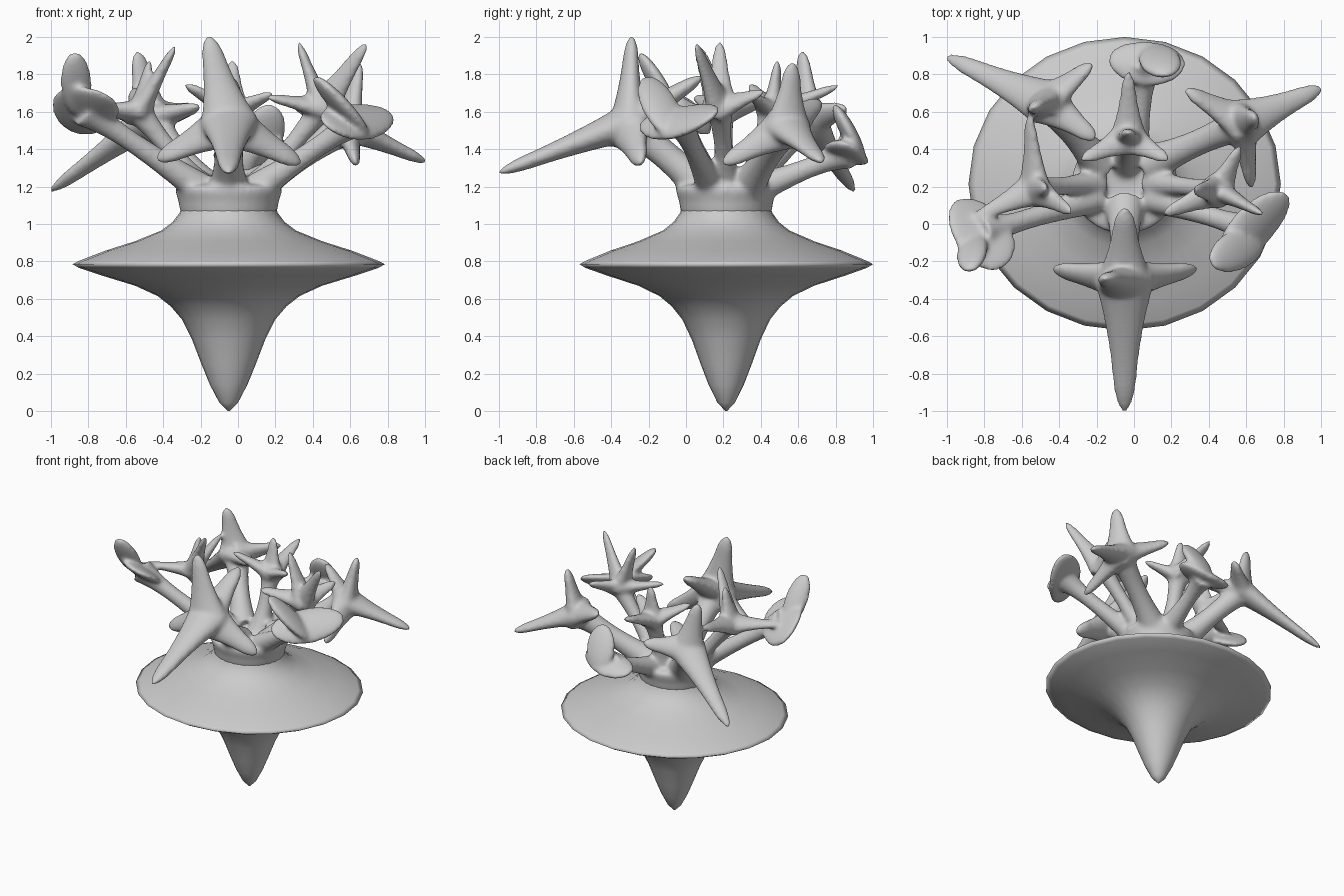
import bpy, bmesh, math
from mathutils import Vector

if "Cube" in bpy.data.objects:
    bpy.data.objects.remove(bpy.data.objects["Cube"])

AXIS = Vector((-0.05, 0.215, 0))


def make_object(name, bm):
    bmesh.ops.recalc_face_normals(bm, faces=bm.faces[:])
    mesh = bpy.data.meshes.new(name)
    bm.to_mesh(mesh)
    bm.free()
    for p in mesh.polygons:
        p.use_smooth = True
    obj = bpy.data.objects.new(name, mesh)
    bpy.context.collection.objects.link(obj)
    return obj


def skin_rings(bm, rings):
    for a, b in zip(rings, rings[1:]):
        n = len(a)
        for i in range(n):
            bm.faces.new((a[i], a[(i + 1) % n], b[(i + 1) % n], b[i]))
    bm.faces.new(rings[0])
    bm.faces.new(rings[-1])


def lathe(bm, profile, n):
    skin_rings(bm, [[bm.verts.new(AXIS + Vector((r * math.cos(2 * math.pi * i / n),
                                                0.94 * r * math.sin(2 * math.pi * i / n), z)))
                     for i in range(n)] for r, z in profile])


def tube(bm, p, q, radius, wide=None, flat=1.0, n=16, steps=14):
    # tube from p to q, radius is a function of 0..1; optionally flattened, broad along "wide"
    p, q = Vector(p), Vector(q)
    d = (q - p).normalized()
    u = (wide or d.orthogonal()).normalized()
    v = d.cross(u).normalized() * flat
    u = u / flat
    rings = []
    for k in range(steps + 1):
        t = k / steps
        c, r = p.lerp(q, t), radius(t)
        rings.append([bm.verts.new(c + r * (u * math.cos(a) + v * math.sin(a)))
                      for a in (2 * math.pi * i / n for i in range(n))])
    skin_rings(bm, rings)


def star(bm, root, centre, tips, core, stem):
    # stem flaring at both ends, then concave flattened spikes
    axis = (Vector(centre) - Vector(root)).normalized()
    tube(bm, root, centre, lambda t: stem + 0.05 * (1 - t) ** 3 + (core - stem) * 0.7 * t ** 3)
    for tip in tips:
        def taper(t):
            body = core * (0.31 + 0.24 * (1 - t) + 0.4 * (1 - t) ** 2.5)
            return body * math.sqrt(max(0.03, 1 - max(0, (t - 0.75) / 0.25) ** 2))
        d = Vector(tip) - Vector(centre)
        tube(bm, centre, tip, taper, d.cross(axis), 0.8, steps=24)


def oval(bm, centre, u, v, curl=0.0, thick=0.042):
    # curled flat oval with half axes u and v
    centre, u, v = Vector(centre), Vector(u), Vector(v)
    n = u.cross(v).normalized()
    n = n if n.z > 0 else -n
    ball = bmesh.ops.create_uvsphere(bm, u_segments=32, v_segments=16, radius=1)
    for w in ball["verts"]:
        x, y, z = w.co
        w.co = centre + u * x + v * y + n * (thick * z + curl * (x * x - 0.5 * y * y))


def paddle(bm, root, centre, u, v, lobe_centre, lobe_u, lobe_v):
    # flaring stem, flat head and a raised lobe
    tube(bm, root, centre, lambda t: 0.045 + 0.04 * (1 - t) ** 2 + 0.05 * t ** 5)
    oval(bm, centre, u, v, 0.02)
    oval(bm, lobe_centre, lobe_u, lobe_v)


# spinning-top body
bm = bmesh.new()
lathe(bm, [(0.005, 0.0), (0.05, 0.045), (0.1, 0.14), (0.145, 0.25), (0.195, 0.38),
           (0.25, 0.49), (0.31, 0.56), (0.38, 0.615), (0.5, 0.67), (0.68, 0.725), (0.8, 0.765),
           (0.835, 0.785), (0.8, 0.803), (0.66, 0.857), (0.5, 0.908), (0.36, 0.965), (0.3, 1.01),
           (0.262, 1.06), (0.25, 1.1)], 24)
make_object("spinning_top_body", bm)

# crown: neck cup, then stems, stars and paddles
bm = bmesh.new()
lathe(bm, [(0.2, 1.0), (0.25, 1.04), (0.262, 1.08), (0.268, 1.12), (0.285, 1.17),
           (0.285, 1.2), (0.24, 1.212), (0.1, 1.2)], 32)
star(bm, (-0.05, 0.1, 1.19), (-0.05, -0.31, 1.54),
     [(-0.16, -0.29, 2.01), (-0.05, -1.01, 1.27), (-0.44, -0.24, 1.34),
      (0.34, -0.24, 1.32), (-0.05, 0.09, 1.79)], 0.135, 0.065)
star(bm, (-0.18, 0.32, 1.19), (-0.47, 0.65, 1.56),
     [(-0.54, 0.62, 1.93), (-1.01, 0.9, 1.17), (-0.22, 0.86, 1.62), (-0.2, 0.45, 1.63)], 0.115, 0.06)
star(bm, (0.08, 0.32, 1.19), (0.58, 0.54, 1.52),
     [(0.65, 0.57, 1.87), (1.01, 0.73, 1.33), (0.27, 0.72, 1.66), (0.63, 0.19, 1.32)], 0.115, 0.06)
star(bm, (-0.2, 0.22, 1.19), (-0.53, 0.19, 1.6),
     [(-0.47, 0.19, 1.88), (-0.33, 0.06, 1.96), (-0.86, 0.03, 1.62), (-0.56, 0.59, 1.72)], 0.088, 0.04)
star(bm, (0.1, 0.22, 1.19), (0.45, 0.18, 1.62),
     [(0.32, 0.18, 1.98), (0.69, 0.05, 1.97), (0.15, 0.05, 1.68), (0.57, 0.42, 1.71)], 0.088, 0.04)
star(bm, (-0.04, 0.34, 1.19), (-0.03, 0.46, 1.6),
     [(-0.03, 0.49, 1.88), (-0.29, 0.34, 1.75), (0.19, 0.34, 1.7), (-0.03, 0.82, 1.74)], 0.088, 0.045)
paddle(bm, (-0.2, 0.14, 1.19), (-0.82, -0.05, 1.61), (0.18, -0.05, -0.04), (-0.03, 0.19, -0.12),
       (-0.865, -0.15, 1.75), (0, -0.1, 0.17), (0.085, 0.03, -0.01))
paddle(bm, (0.1, 0.14, 1.19), (0.63, -0.03, 1.55), (0.19, 0.2, 0.02), (0.07, -0.09, -0.09),
       (0.55, -0.14, 1.63), (-0.12, -0.1, 0.15), (0.09, -0.07, -0.06))
paddle(bm, (0.0, 0.38, 1.19), (0.07, 0.86, 1.38), (0.21, -0.01, 0.03), (0.0, 0.12, -0.04),
       (0.14, 0.87, 1.49), (0.04, -0.08, 0.15), (0.11, 0.02, -0.02))
crown = make_object("branching_crown", bm)

# blend the branches together
remesh = crown.modifiers.new("Blend", "REMESH")
remesh.mode = "VOXEL"
remesh.voxel_size = 0.013
remesh.use_smooth_shade = True
smooth = crown.modifiers.new("Soften", "SMOOTH")
smooth.factor = 0.5
smooth.iterations = 14
